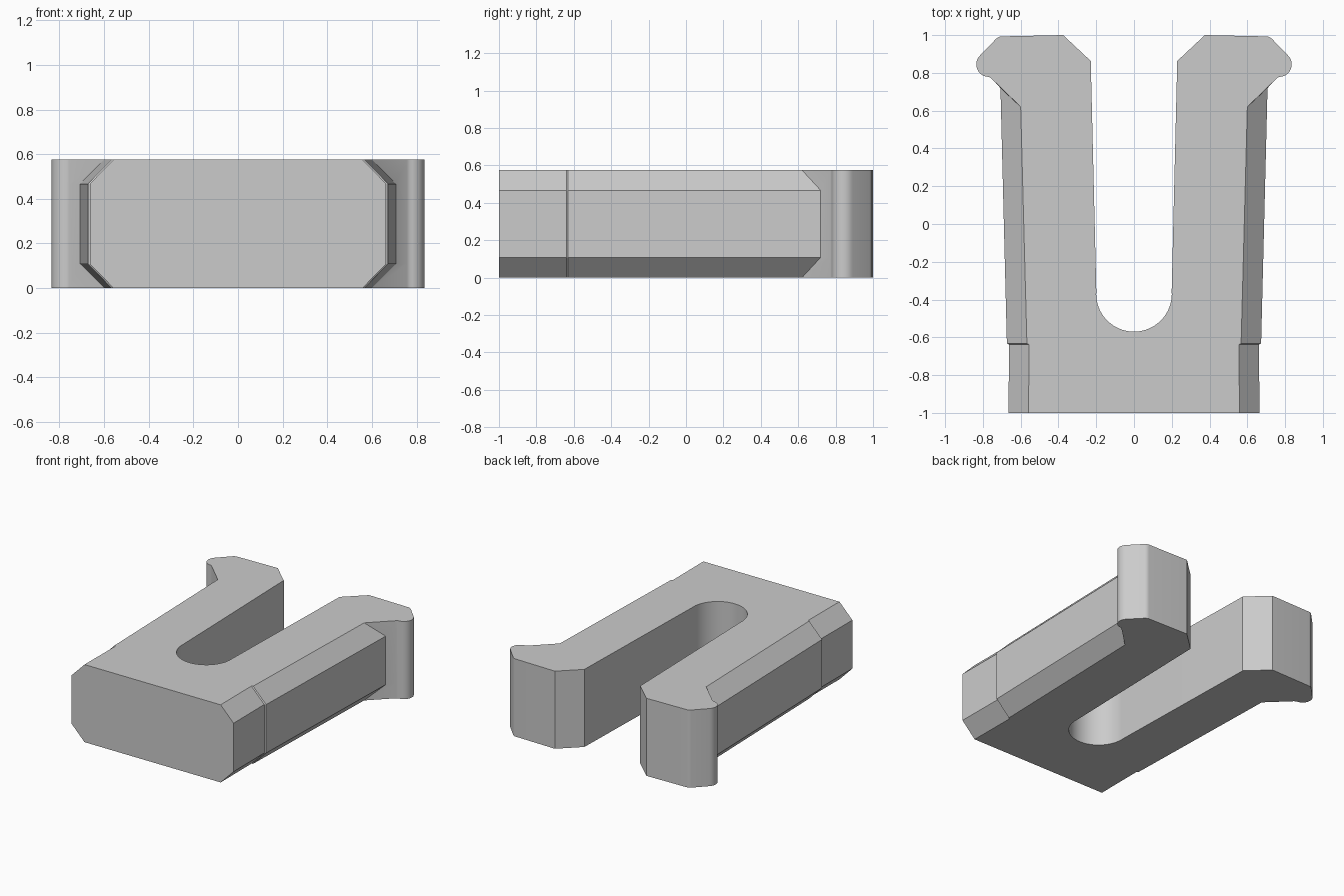
import bpy
import bmesh
from math import cos, sin, radians

cube = bpy.data.objects.get("Cube")
if cube:
    bpy.data.objects.remove(cube, do_unlink=True)

HEIGHT = 0.575
CHAMFER = 0.108


def arc(cx, cy, r, start, end, steps):
    angles = [radians(start + (end - start) * i / steps) for i in range(steps + 1)]
    return [(cx + r * cos(a), cy + r * sin(a)) for a in angles]


# Bevelled outer side: outline on the flat faces, and outline at mid height
side_flat = [(0.558, -1), (0.556, -0.638), (0.567, -0.632), (0.60, 0.62)]
side_mid = [(0.664, -1), (0.662, -0.638), (0.673, -0.632), (0.707, 0.72)]

# Upright walls: rounded hook, arm tip, then the slot down to its round end
hook = [(0.757, 0.772)] + arc(0.769, 0.845, 0.066, -90, 45, 12)
hook += arc(0.70, 0.951, 0.042, 45, 89, 4)
tip = [(0.375, 1.0), (0.229, 0.863)]
slot = arc(0, -0.37, 0.2, 4, -90, 20)
upright = hook + tip + slot


def full_outline(side):
    half = side + upright
    mirrored = [(-x, y) for x, y in reversed(half[:-1])]
    return half + mirrored


flat, mid = full_outline(side_flat), full_outline(side_mid)
levels = [(0, flat), (CHAMFER, mid), (HEIGHT - CHAMFER, mid), (HEIGHT, flat)]

# Stack the outlines into one closed solid
bm = bmesh.new()
rings = [[bm.verts.new((x, y, z)) for x, y in outline] for z, outline in levels]
count = len(flat)
for low, high in zip(rings, rings[1:]):
    for i in range(count):
        j = (i + 1) % count
        bm.faces.new((low[i], low[j], high[j], high[i]))
bm.faces.new(list(reversed(rings[0])))
bm.faces.new(rings[-1])
bmesh.ops.dissolve_limit(bm, angle_limit=radians(0.3), verts=bm.verts[:], edges=bm.edges[:])
bmesh.ops.recalc_face_normals(bm, faces=bm.faces[:])

mesh = bpy.data.meshes.new("forked_clip")
bm.to_mesh(mesh)
bm.free()
clip = bpy.data.objects.new("forked_clip", mesh)
bpy.context.collection.objects.link(clip)

# Plain grey material
grey = bpy.data.materials.new("plain_grey")
grey.use_nodes = True
color = (0.6, 0.6, 0.6, 1)
grey.diffuse_color = color
grey.node_tree.nodes["Principled BSDF"].inputs["Base Color"].default_value = color
mesh.materials.append(grey)

# Smooth the rounded walls, keep the bevels crisp
bpy.ops.object.select_all(action="DESELECT")
clip.select_set(True)
bpy.context.view_layer.objects.active = clip
bpy.ops.object.shade_smooth_by_angle(angle=radians(25))
